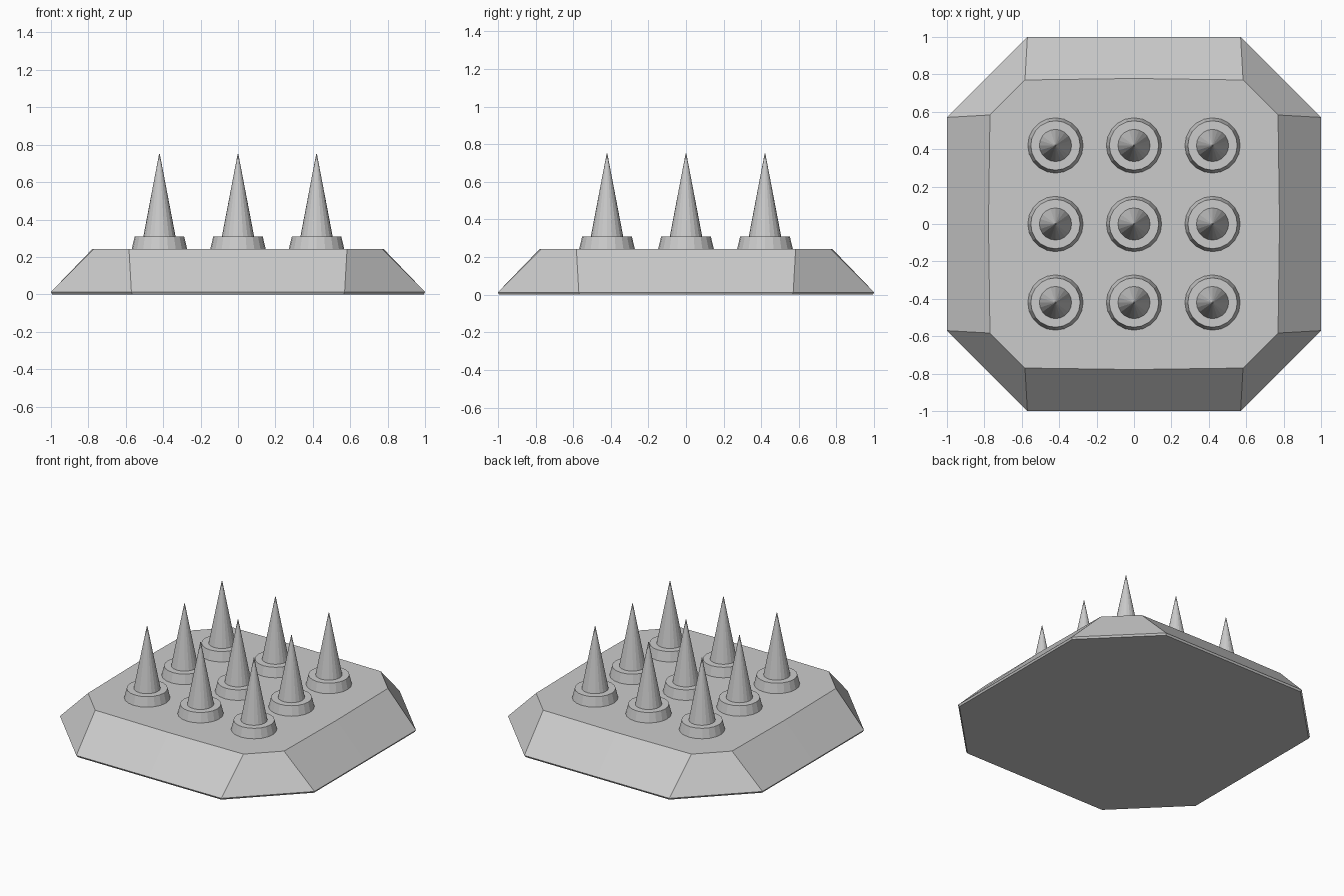
import bpy, bmesh, math

if "Cube" in bpy.data.objects:
    bpy.data.objects.remove(bpy.data.objects["Cube"])

def make_object(name, bm):
    bmesh.ops.recalc_face_normals(bm, faces=bm.faces[:])
    mesh = bpy.data.meshes.new(name)
    bm.to_mesh(mesh)
    bm.free()
    obj = bpy.data.objects.new(name, mesh)
    bpy.context.collection.objects.link(obj)
    return obj

def loft(name, rings):
    """Skin a stack of equal-count rings and cap both ends."""
    bm = bmesh.new()
    loops = [[bm.verts.new(p) for p in ring] for ring in rings]
    for a, b in zip(loops, loops[1:]):
        n = len(a)
        for i in range(n):
            j = (i + 1) % n
            bm.faces.new((a[i], a[j], b[j], b[i]))
    bm.faces.new(loops[0][::-1])
    bm.faces.new(loops[-1])
    return make_object(name, bm)

def plate_ring(flat, corner, mid, z):
    """Chamfered square outline with a slightly bowed middle on each side."""
    pts = []
    for k in range(4):
        c, s = round(math.cos(k * math.pi / 2)), round(math.sin(k * math.pi / 2))
        for x, y in ((flat, -corner), (mid, 0), (flat, corner)):
            pts.append((x * c - y * s, x * s + y * c, z))
    return pts

def circle(r, z, n=20):
    return [(r * math.cos(2 * math.pi * i / n), r * math.sin(2 * math.pi * i / n), z)
            for i in range(n)]

# Sloped base plate with a thin lower rim
loft("base_plate", [plate_ring(0.993, 0.565, 0.993, 0.0),
                    plate_ring(1.0, 0.57, 1.0, 0.013),
                    plate_ring(0.77, 0.583, 0.778, 0.243)])

# Collar and spike, repeated in a 3 x 3 grid
collar = loft("collar", [circle(0.148, 0.235), circle(0.148, 0.243), circle(0.132, 0.31)])
spike = loft("spike", [circle(0.087, 0.305), circle(0.002, 0.75)])
for part in (collar, spike):
    for ix in (-1, 0, 1):
        for iy in (-1, 0, 1):
            copy = part if (ix, iy) == (0, 0) else bpy.data.objects.new(part.name, part.data)
            if copy is not part:
                bpy.context.collection.objects.link(copy)
            copy.location = (0.42 * ix, 0.42 * iy, 0)
